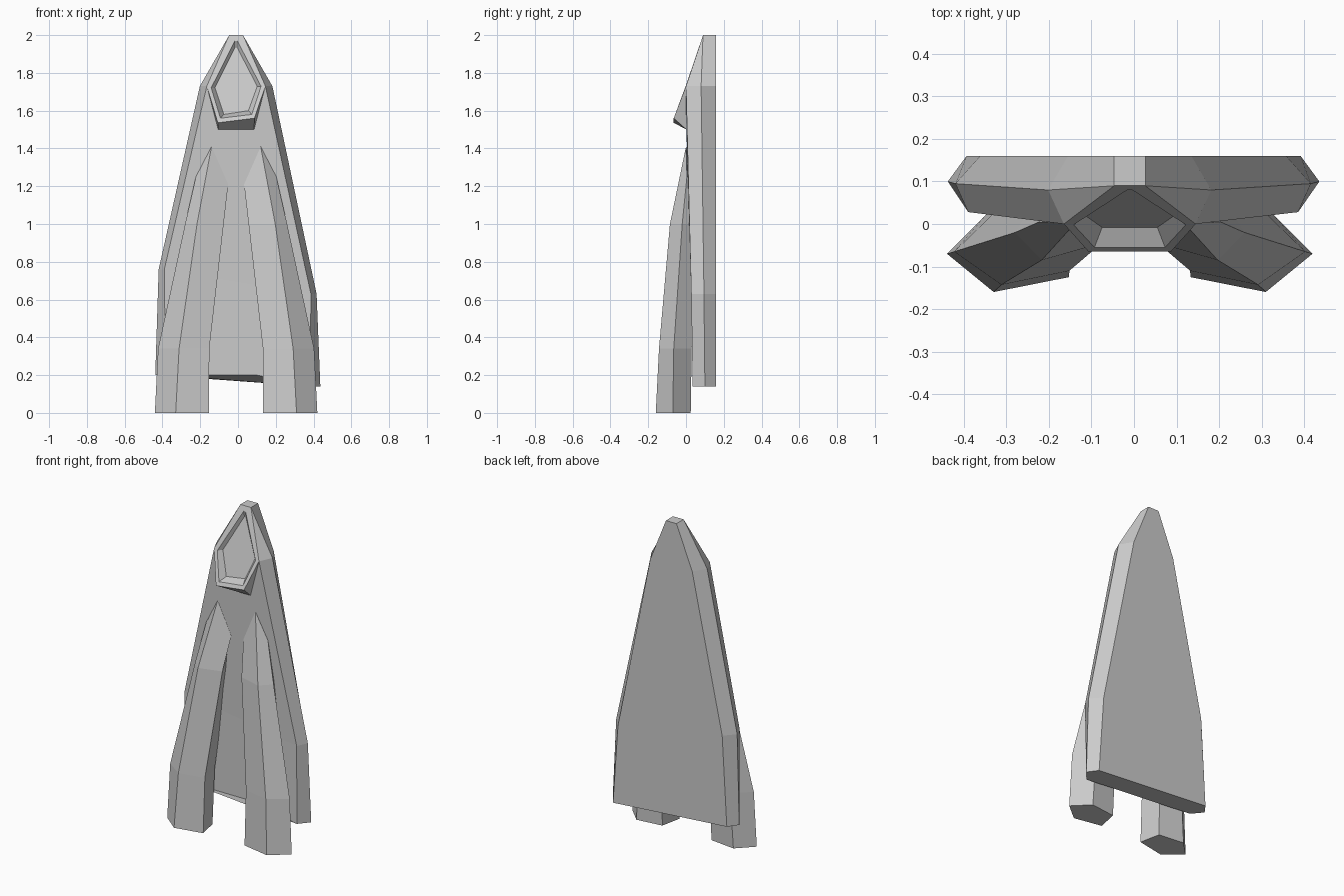
import bpy
import bmesh

cube = bpy.data.objects.get("Cube")
if cube:
    bpy.data.objects.remove(cube, do_unlink=True)

grey = bpy.data.materials.new("light grey")
grey.use_nodes = True
GREY = (0.6, 0.6, 0.6, 1)
grey.diffuse_color = GREY
grey.node_tree.nodes["Principled BSDF"].inputs["Base Color"].default_value = GREY

SIDES = (-1, 1)


def finish(name, bm):
    """Weld the panels, fix normals and make a flat shaded object."""
    bmesh.ops.remove_doubles(bm, verts=bm.verts, dist=0.0005)
    bmesh.ops.recalc_face_normals(bm, faces=bm.faces)
    mesh = bpy.data.meshes.new(name)
    bm.to_mesh(mesh)
    bm.free()
    mesh.materials.append(grey)
    obj = bpy.data.objects.new(name, mesh)
    bpy.context.collection.objects.link(obj)
    return obj


def pair(bm, half_x, y, z, centre=-0.01, tilt=0.0):
    """Left and right copies of a point, keyed by side."""
    return {s: bm.verts.new((centre + s * half_x, y, z + s * tilt)) for s in SIDES}


# Hull: bevelled slab, each row holding back, ridge and front edge points
bm = bmesh.new()
rows = []
for z, centre, tilt, section in (
    (0.17, -0.001, -0.03, ((0.393, 0.16), (0.437, 0.10), (0.383, 0.035))),
    (0.695, -0.002, -0.065, ((0.36, 0.16), (0.418, 0.095), (0.388, 0.028))),
    (1.73, -0.01, 0, ((0.145, 0.16), (0.192, 0.08), (0.155, 0))),
    (2.0, -0.01, 0, ((0.0365, 0.16), (0.0365, 0.09), (0.0365, 0.09))),
):
    rows.append([pair(bm, x, y, z, centre, tilt) for x, y in section])

for low, high in zip(rows, rows[1:]):
    bm.faces.new((low[0][-1], low[0][1], high[0][1], high[0][-1]))
    for s in SIDES:
        for i in range(2):
            bm.faces.new((low[i][s], low[i + 1][s], high[i + 1][s], high[i][s]))

# Hull underside, front and nose cap
bottom, middle, shoulder, top = rows
notch = bm.verts.new((0.1, 0.035, 0.2))
bm.faces.new([p[-1] for p in bottom] + [notch] + [p[1] for p in reversed(bottom)])
bm.faces.new((bottom[2][-1], notch, bottom[2][1], middle[2][1], middle[2][-1]))
bm.faces.new((top[0][-1], top[0][1], top[1][1], top[1][-1]))

# Hood: raised rim around a sunken panel
rings = []
for points in (
    ((0.0365, 0.09, 2.0, 0), (0.155, 0, 1.73, 0), (0.097, -0.065, 1.548, 0.012)),
    ((0.006, 0.08, 1.97, 0), (0.132, -0.002, 1.725, 0.004), (0.083, -0.055, 1.57, 0.01)),
    ((0.005, 0.085, 1.935, 0), (0.112, 0.025, 1.725, 0.004), (0.065, -0.008, 1.59, 0.01)),
):
    pairs = [pair(bm, x, y, z, tilt=t) for x, y, z, t in points]
    rings.append([p[-1] for p in pairs] + [p[1] for p in reversed(pairs)])
for outer, inner in zip(rings, rings[1:]):
    for i in range(6):
        j = (i + 1) % 6
        bm.faces.new((outer[i], outer[j], inner[j], inner[i]))
bm.faces.new(rings[-1])

# Hood chin, joined to the hull front
chin = pair(bm, 0.095, 0.002, 1.5)
rim = rings[0]
bm.faces.new((rim[2], rim[3], chin[1], chin[-1]))
bm.faces.new((rim[1], rim[2], chin[-1]))
bm.faces.new((rim[4], rim[3], chin[1]))
bm.faces.new((middle[2][-1], middle[2][1], shoulder[2][1],
              chin[1], chin[-1], shoulder[2][-1]))
finish("hull", bm)

# Legs: five sided struts, points ordered outer, ridge, inner, inner back, back
LEG = (
    ((0.43, -0.07, 0), (0.32, -0.16, 0), (0.143, -0.125, 0),
     (0.17, 0.005, 0), (0.335, 0.025, 0)),
    ((0.413, -0.065, 0.34), (0.302, -0.143, 0.34), (0.142, -0.11, 0.34),
     (0.165, 0.02, 0.34), (0.315, 0.03, 0.34)),
    ((0.27, -0.02, 1.0), (0.207, -0.085, 1.0), (0.066, -0.045, 1.0),
     (0.1, 0.06, 1.0), (0.22, 0.06, 1.0)),
    ((0.213, 0.005, 1.25), (0.13, 0, 1.41), (0.042, 0.008, 1.21),
     (0.08, 0.06, 1.22), (0.17, 0.06, 1.25)),
)
for name, s in (("right_leg", -1), ("left_leg", 1)):
    bm = bmesh.new()
    loops = [[bm.verts.new((-0.01 + s * x, y, z)) for x, y, z in ring] for ring in LEG]
    for a, b in zip(loops, loops[1:]):
        for i in range(5):
            j = (i + 1) % 5
            bm.faces.new((a[i], a[j], b[j], b[i]))
    bm.faces.new(loops[0])
    bm.faces.new(loops[-1])
    finish(name, bm)
